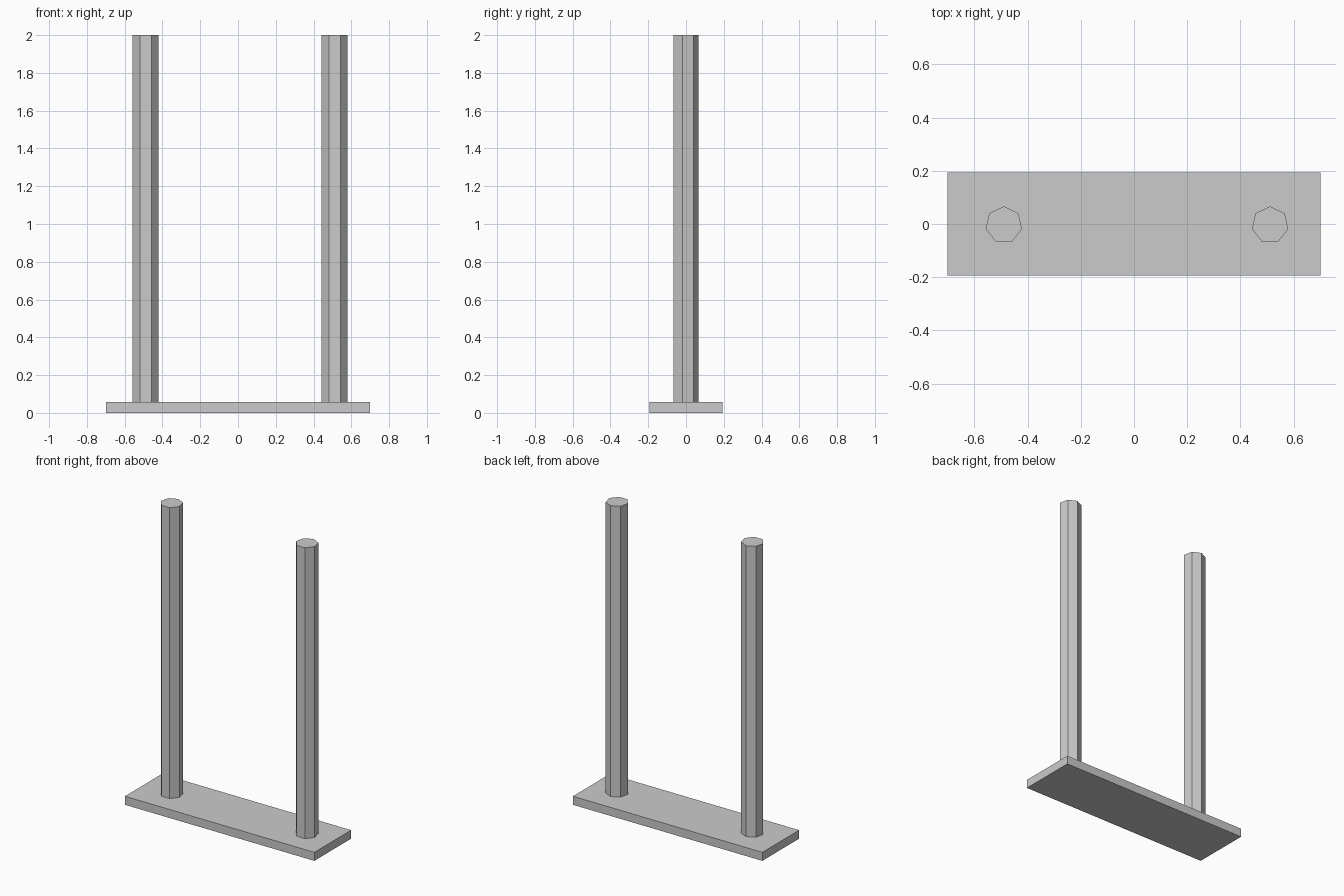
import bpy, math

if "Cube" in bpy.data.objects:
    bpy.data.objects.remove(bpy.data.objects["Cube"])

PLATE_TOP = 0.057
HEIGHT = 2.0

# Base plate
bpy.ops.mesh.primitive_cube_add(size=1, location=(0, 0, PLATE_TOP / 2))
base = bpy.context.object
base.name = "base_plate"
base.scale = (1.4, 0.388, PLATE_TOP)
bpy.ops.object.transform_apply(location=False, rotation=False, scale=True)


def add_post(name, x):
    """Seven-sided post with one edge facing the back."""
    bpy.ops.mesh.primitive_cylinder_add(
        vertices=7, radius=0.07, depth=HEIGHT - PLATE_TOP,
        location=(x, -0.0035, (HEIGHT + PLATE_TOP) / 2))
    post = bpy.context.object
    post.name = name
    # Turn so the first vertex points to +y
    v = max(post.data.vertices, key=lambda p: p.co.y)
    turn = math.pi / 2 - math.atan2(v.co.y, v.co.x)
    post.rotation_euler.z = turn
    bpy.ops.object.transform_apply(location=False, rotation=True, scale=False)


# Upright posts
add_post("left_post", -0.489)
add_post("right_post", 0.511)
